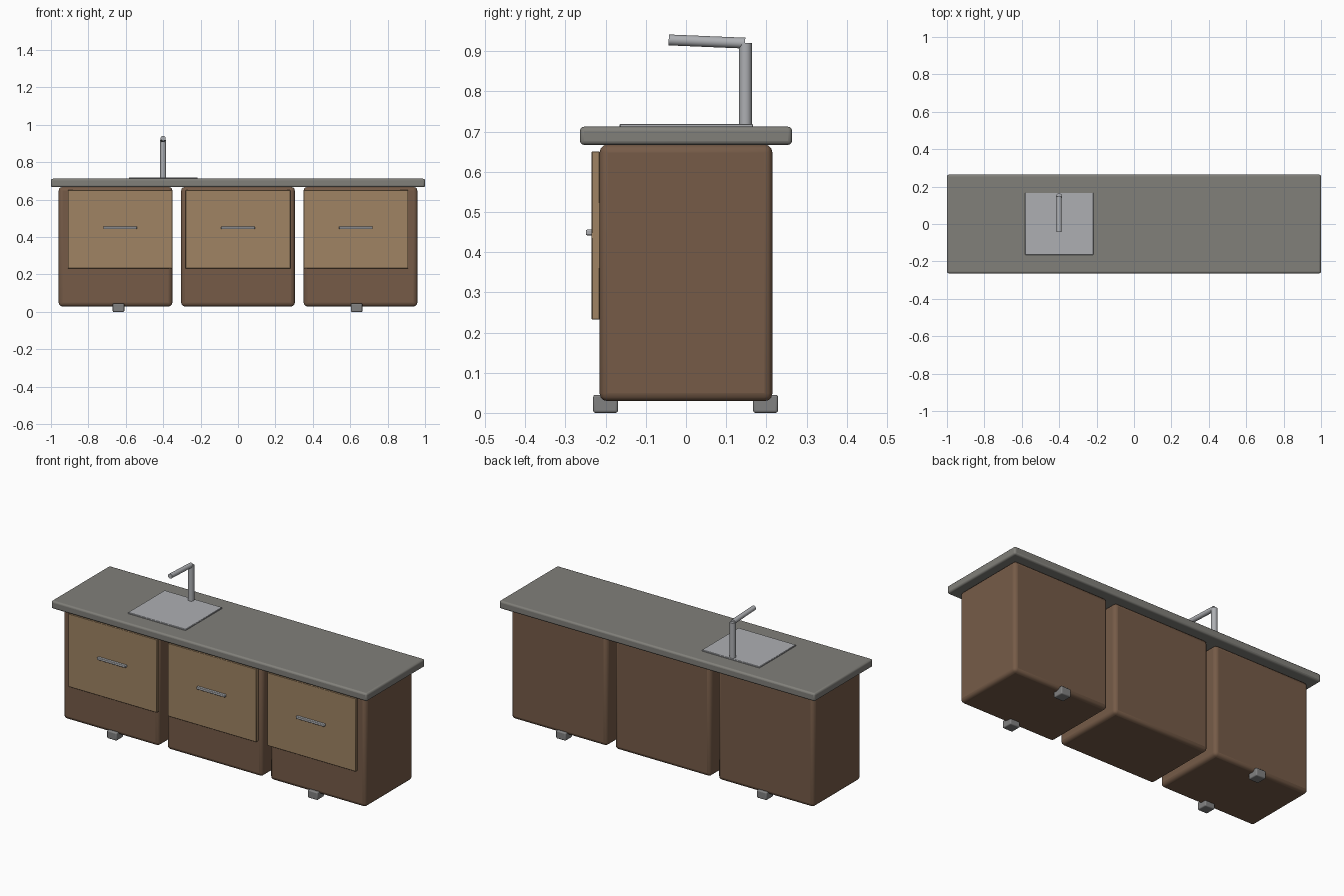
import bpy
import math
from mathutils import Vector

if "Cube" in bpy.data.objects:
    bpy.data.objects.remove(bpy.data.objects["Cube"], do_unlink=True)


def material(name, rgb):
    mat = bpy.data.materials.new(name)
    mat.use_nodes = True
    color = (*rgb, 1)
    mat.diffuse_color = color
    mat.node_tree.nodes["Principled BSDF"].inputs["Base Color"].default_value = color
    return mat


dark_wood = material("dark wood", (0.18, 0.105, 0.064))
light_wood = material("light wood", (0.35, 0.23, 0.125))
stone = material("grey stone", (0.22, 0.215, 0.195))
steel = material("steel", (0.42, 0.43, 0.45))
foot_grey = material("foot grey", (0.22, 0.22, 0.22))


def finish(obj, name, mat, bevel, segments):
    obj.name = name
    obj.data.materials.append(mat)
    if bevel:
        mod = obj.modifiers.new("Rounded edges", "BEVEL")
        mod.width = bevel
        mod.segments = segments
        mod.limit_method = "ANGLE"
    bpy.ops.object.shade_smooth_by_angle(angle=math.radians(35))
    return obj


def box(name, x, y, z, mat, bevel=0.0, segments=3):
    """Box from (min, max) ranges on each axis."""
    low, high = Vector((x[0], y[0], z[0])), Vector((x[1], y[1], z[1]))
    bpy.ops.mesh.primitive_cube_add(size=1, location=(low + high) / 2)
    obj = bpy.context.object
    obj.scale = high - low
    bpy.ops.object.transform_apply(location=False, rotation=False, scale=True)
    return finish(obj, name, mat, bevel, segments)


def tube(name, start, end, radius, mat):
    start, end = Vector(start), Vector(end)
    axis = end - start
    bpy.ops.mesh.primitive_cylinder_add(vertices=24, radius=radius, depth=axis.length,
                                        location=(start + end) / 2)
    obj = bpy.context.object
    obj.rotation_euler = axis.to_track_quat("Z", "Y").to_euler()
    return finish(obj, name, mat, 0, 1)


# Three cabinets, each with a drawer front and a bar handle
for side, body_x, door_x in (("right", -0.655, -0.63), ("middle", 0, 0), ("left", 0.655, 0.63)):
    box(f"{side}_cabinet", (body_x - 0.304, body_x + 0.304), (-0.215, 0.215),
        (0.029, 0.668), dark_wood, 0.02)
    box(f"{side}_drawer_front", (door_x - 0.28, door_x + 0.28), (-0.235, -0.214),
        (0.232, 0.651), light_wood, 0.002, 1)
    box(f"{side}_handle", (door_x - 0.09, door_x + 0.09), (-0.249, -0.232),
        (0.442, 0.456), steel, 0.003, 2)

# Feet at the front and back of the outer cabinets
for side, x in (("right", -0.639), ("left", 0.634)):
    for end, y in (("front", -0.2), ("back", 0.198)):
        box(f"{end}_{side}_foot", (x - 0.031, x + 0.031), (y - 0.031, y + 0.031),
            (0, 0.045), foot_grey, 0.006)

# Worktop and sink plate
box("worktop", (-1, 1), (-0.264, 0.264), (0.667, 0.712), stone, 0.01)
box("sink_plate", (-0.582, -0.217), (-0.165, 0.167), (0.705, 0.719), steel, 0.002, 1)

# Tap
tube("tap_post", (-0.4, 0.148, 0.71), (-0.4, 0.148, 0.92), 0.016, steel)
tube("tap_spout", (-0.4, 0.147, 0.92), (-0.4, -0.043, 0.928), 0.0135, steel)
